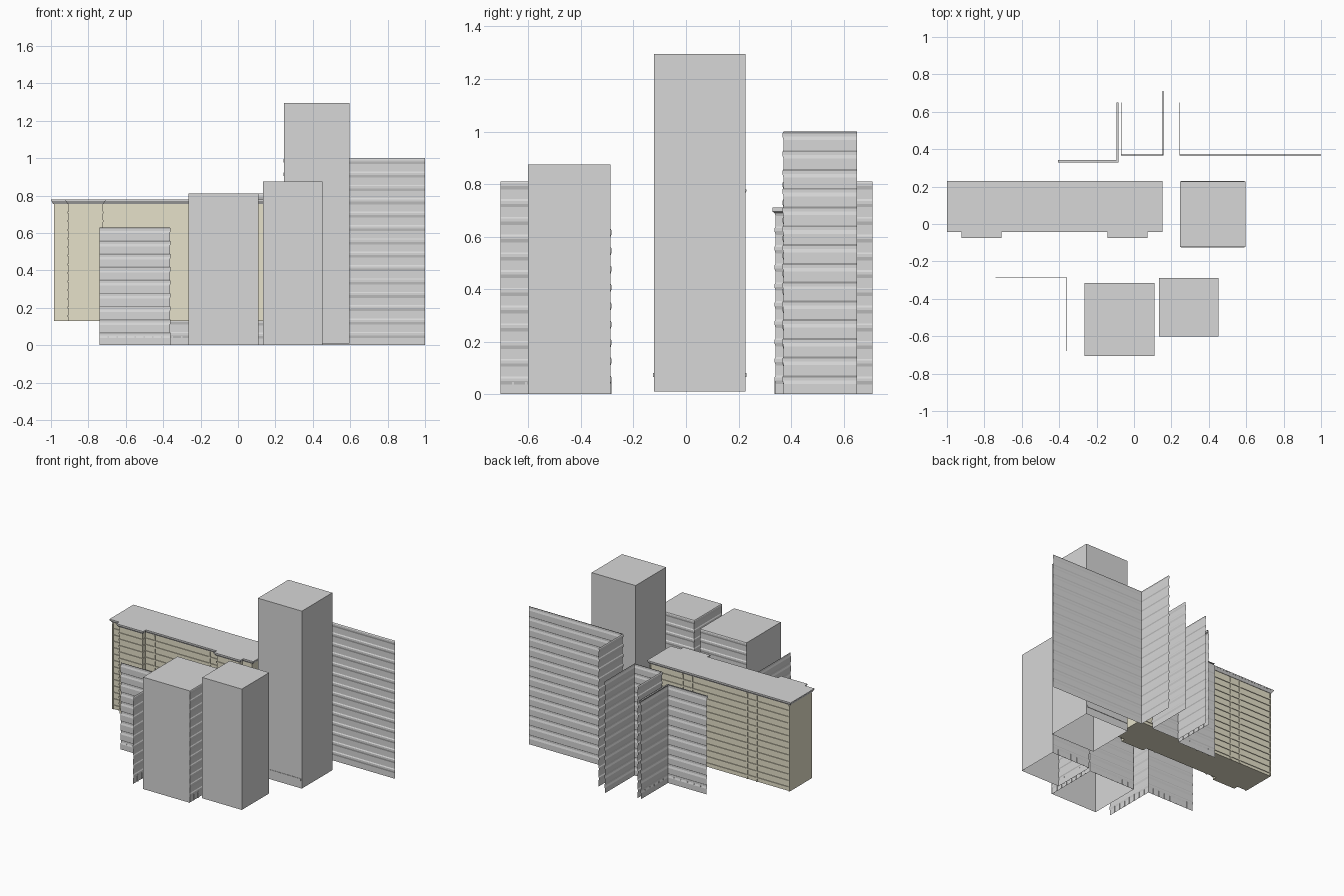
import bpy
import bmesh
from mathutils import Vector

cube = bpy.data.objects.get("Cube")
if cube:
    bpy.data.objects.remove(cube, do_unlink=True)


def material(name, rgb):
    m = bpy.data.materials.new(name)
    m.use_nodes = True
    m.diffuse_color = (*rgb, 1)
    m.node_tree.nodes["Principled BSDF"].inputs["Base Color"].default_value = (*rgb, 1)
    return m


GREY = material("concrete grey", (0.68, 0.68, 0.68))
BEIGE = material("beige stone", (0.79, 0.755, 0.59))
DEPTH = 0.004


def finish(name, bm, mat):
    mesh = bpy.data.meshes.new(name)
    bm.to_mesh(mesh)
    bm.free()
    mesh.materials.append(mat)
    obj = bpy.data.objects.new(name, mesh)
    bpy.context.collection.objects.link(obj)
    return obj


def add_prism(bm, lower, upper, z0, z1, bottom=True):
    """Walls between two matching outlines, with a roof and an optional floor."""
    lo = [bm.verts.new((x, y, z0)) for x, y in lower]
    hi = [bm.verts.new((x, y, z1)) for x, y in upper]
    n = len(lo)
    for i in range(n):
        j = (i + 1) % n
        bm.faces.new((lo[i], lo[j], hi[j], hi[i]))
    bm.faces.new(hi)
    if bottom:
        bm.faces.new(lo[::-1])


def rect(x0, x1, y0, y1):
    return [(x0, y0), (x1, y0), (x1, y1), (x0, y1)]


def add_box(bm, x0, x1, y0, y1, z0, z1):
    r = rect(x0, x1, y0, y1)
    add_prism(bm, r, r, z0, z1)


def path_normals(pts):
    """Mitred left-hand normal at each point of a right-angled path."""
    segs = [(b - a).normalized() for a, b in zip(pts, pts[1:])]
    left = [Vector((-s.y, s.x)) for s in segs]
    return [left[0]] + [a + b for a, b in zip(left, left[1:])] + [left[-1]]


def facade(name, path, height, floors, lip=0.0, piers=True):
    """Thin street wall: a gently stepped floor profile swept along a plan path."""
    pts = [Vector(p) for p in path]
    normals = path_normals(pts)
    h = height / floors
    profile = []
    for i in range(floors):
        z = i * h
        profile += [(-DEPTH, z), (-DEPTH, z + 0.55 * h), (0, z + 0.74 * h), (0, z + 0.9 * h)]
    profile.append((-DEPTH, height))
    if lip:
        profile[-1:] = [(0, height - 0.02), (lip, height - 0.015), (lip, height),
                        (-DEPTH, height)]
    bm = bmesh.new()
    rows = []
    for off, z in profile:
        rows.append([bm.verts.new((*(p + n * off), z)) for p, n in zip(pts, normals)])
    for a, b in zip(rows, rows[1:]):
        for i in range(len(pts) - 1):
            bm.faces.new((a[i + 1], a[i], b[i], b[i + 1]))
    # ground floor piers
    for a, b in zip(pts, pts[1:]):
        count = max(2, round((b - a).length / 0.05)) if piers else 0
        for k in range(1, count):
            c = a.lerp(b, k / count)
            d = (b - a).normalized()
            inner = c - Vector((-d.y, d.x)) * DEPTH
            p, q = c - d * 0.004, inner + d * 0.004
            add_box(bm, min(p.x, q.x), max(p.x, q.x), min(p.y, q.y), max(p.y, q.y),
                    0, 0.7 * h)
    return finish(name, bm, GREY)


# Street walls (street side on the left of each path)
facade("back_left_street_wall", [(1, 0.367), (0.243, 0.367), (0.243, 0.65)],
       1.0, 14, piers=False)
facade("back_middle_street_wall",
       [(0.157, 0.71), (0.157, 0.367), (-0.07, 0.367), (-0.07, 0.65)],
       0.81, 12, piers=False)
facade("back_right_street_wall",
       [(-0.09, 0.65), (-0.09, 0.337), (-0.405, 0.337)], 0.71, 10, lip=0.008)
facade("front_right_street_wall",
       [(-0.74, -0.283), (-0.36, -0.283), (-0.36, -0.68)], 0.63, 9)


# Front blocks: two plain walls and a roof, with floor bands toward the streets
def block(name, x0, x1, y0, y1, height, floors, plain, street):
    bm = bmesh.new()
    bm.faces.new([bm.verts.new((x, y, height)) for x, y in rect(x0, x1, y0, y1)])
    for a, b in zip(plain, plain[1:]):
        bm.faces.new([bm.verts.new(v) for v in
                      ((*a, 0), (*b, 0), (*b, height), (*a, height))])
    finish(name + "_shell", bm, GREY)
    facade(name + "_street_wall", street, height, floors)


X0, X1, Y0, Y1 = -0.265, 0.11, -0.707, -0.315
block("front_middle_block", X0, X1, Y0, Y1, 0.81, 12,
      [(X0, Y1), (X0, Y0), (X1, Y0)], [(X0, Y1), (X1, Y1), (X1, Y0)])
X0, X1, Y0, Y1 = 0.135, 0.452, -0.602, -0.288
block("front_left_block", X0, X1, Y0, Y1, 0.875, 13,
      [(X0, Y0), (X1, Y0), (X1, Y1)], [(X0, Y0), (X0, Y1), (X1, Y1)])

# Tall tower, open underneath, with narrow canopies front and back
bm = bmesh.new()
r = rect(0.245, 0.597, -0.122, 0.227)
add_prism(bm, r, r, 0.01, 1.295, bottom=False)
finish("tower", bm, GREY)
bm = bmesh.new()
for y in (-0.125, 0.227):
    add_box(bm, 0.25, 0.59, y, y + 0.003, 0.065, 0.08)
finish("tower_canopies", bm, GREY)


# Long stone building with two shallow front bays
def outline(ox, oy, bay=0.0):
    l, r, f, b, p = -0.985 - ox, 0.137 + ox, -0.028 - oy, 0.216 + oy, -0.06 - oy
    pts = [(l, f)]
    for x0, x1 in ((-0.907, -0.723), (-0.127, 0.057)):
        pts += [(x0 - bay, f), (x0 - bay, p), (x1 + bay, p), (x1 + bay, f)]
    return pts + [(r, f), (r, b), (l, b)]


bm = bmesh.new()
add_prism(bm, outline(0, 0), outline(0, 0), 0.13, 0.755)
finish("long_building", bm, BEIGE)

bm = bmesh.new()
add_prism(bm, outline(0.003, 0.003, 0.003), outline(0.014, 0.014, 0.014), 0.755, 0.772)
add_prism(bm, outline(0.015, 0.015, 0.015), outline(0.015, 0.015, 0.015), 0.772, 0.78)
finish("long_building_cornice", bm, GREY)

# Floor courses on the front and back
bm = bmesh.new()
ROWS = 13
for i in range(ROWS):
    z = 0.15 + i * 0.6 / ROWS
    o = outline(-0.002, 0.005, 0.005)
    add_prism(bm, o, o, z, z + 0.011)
finish("long_building_floor_courses", bm, BEIGE)

# Slim pilasters, mirrored about the middle of the building
bm = bmesh.new()
MID = -0.424
for d in (0.22, 0.296, 0.556):
    for x in (MID - d, MID + d):
        add_box(bm, x - 0.004, x + 0.004, 0.212, 0.222, 0.13, 0.75)
        if d != 0.296:
            add_box(bm, x - 0.004, x + 0.004, -0.034, -0.02, 0.13, 0.75)
finish("long_building_pilasters", bm, BEIGE)
